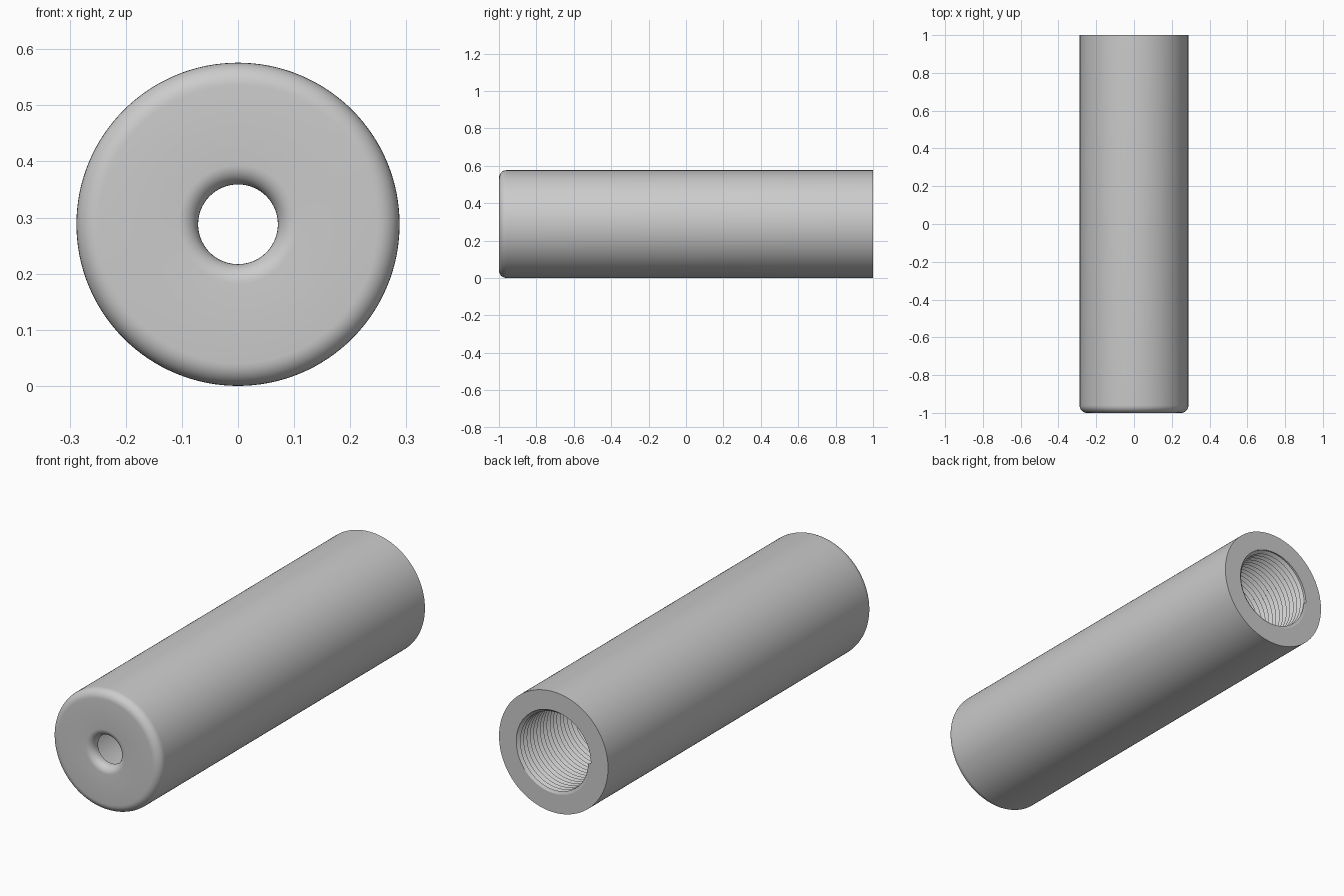
import bpy, bmesh
from math import sin, cos, pi

if "Cube" in bpy.data.objects:
    bpy.data.objects.remove(bpy.data.objects["Cube"])

SEG = 128
R_OUT, R_BORE, R_CREST, R_HOLE = 0.288, 0.197, 0.183, 0.071
EDGE, LIP = 0.04, 0.035          # outer rounding, hole rounding
WALL_Y, THREAD_END = -0.955, 0.3  # inside of the front wall, end of the thread
PITCH = 0.025

grey = bpy.data.materials.new("grey metal")
grey.use_nodes = True
grey.diffuse_color = (0.6, 0.6, 0.6, 1)
grey.node_tree.nodes["Principled BSDF"].inputs["Base Color"].default_value = (0.6, 0.6, 0.6, 1)


def point(r, y, i):
    a = 2 * pi * i / SEG
    return (r * cos(a), y, R_OUT + r * sin(a))


def surface(name, rows):
    """Skin a tube from rows of (radius, y) given per column."""
    bm = bmesh.new()
    grid = [[bm.verts.new(point(*row(i), i)) for i in range(SEG + 1)] for row in rows]
    for a, b in zip(grid, grid[1:]):
        for i in range(SEG):
            bm.faces.new((a[i], b[i], b[i + 1], a[i + 1]))
    bmesh.ops.remove_doubles(bm, verts=bm.verts, dist=0.00002)
    bmesh.ops.dissolve_degenerate(bm, edges=bm.edges, dist=0.00001)
    mesh = bpy.data.meshes.new(name)
    bm.to_mesh(mesh)
    bm.free()
    mesh.materials.append(grey)
    obj = bpy.data.objects.new(name, mesh)
    bpy.context.collection.objects.link(obj)
    bpy.ops.object.select_all(action="DESELECT")
    obj.select_set(True)
    bpy.context.view_layer.objects.active = obj
    bpy.ops.object.shade_smooth_by_angle(angle=pi / 6)
    return obj


def arc(r, y, radius, start, end, steps=8):
    angles = [start + (end - start) * k / steps for k in range(steps + 1)]
    return [(r + radius * cos(a), y + radius * sin(a)) for a in angles]


# Tube body: rear rim, outer side, rounded front, rounded hole, front wall, chamber
profile = [(R_BORE, 1), (R_OUT, 1)]
profile += arc(R_OUT - EDGE, -1 + EDGE, EDGE, 0, -pi / 2)
profile += arc(R_HOLE + LIP, -1 + LIP, LIP, -pi / 2, -pi)
profile += [(R_HOLE, WALL_Y), (R_BORE, WALL_Y), (R_BORE, THREAD_END)]
surface("tube_body", [lambda i, p=p: p for p in reversed(profile)])


# Helical thread lining the rear of the bore, run out flush at both ends
def thread_row(j):
    def row(i):
        y = 1 - PITCH * (j / 2 + i / SEG)
        if THREAD_END < y < 1:
            return (R_CREST if j % 2 else R_BORE, y)
        return (R_BORE, min(1, max(THREAD_END, y)))
    return row


turns = int((1 - THREAD_END) / PITCH)
surface("bore_thread", [thread_row(j) for j in range(2 * turns + 2, -4, -1)])
